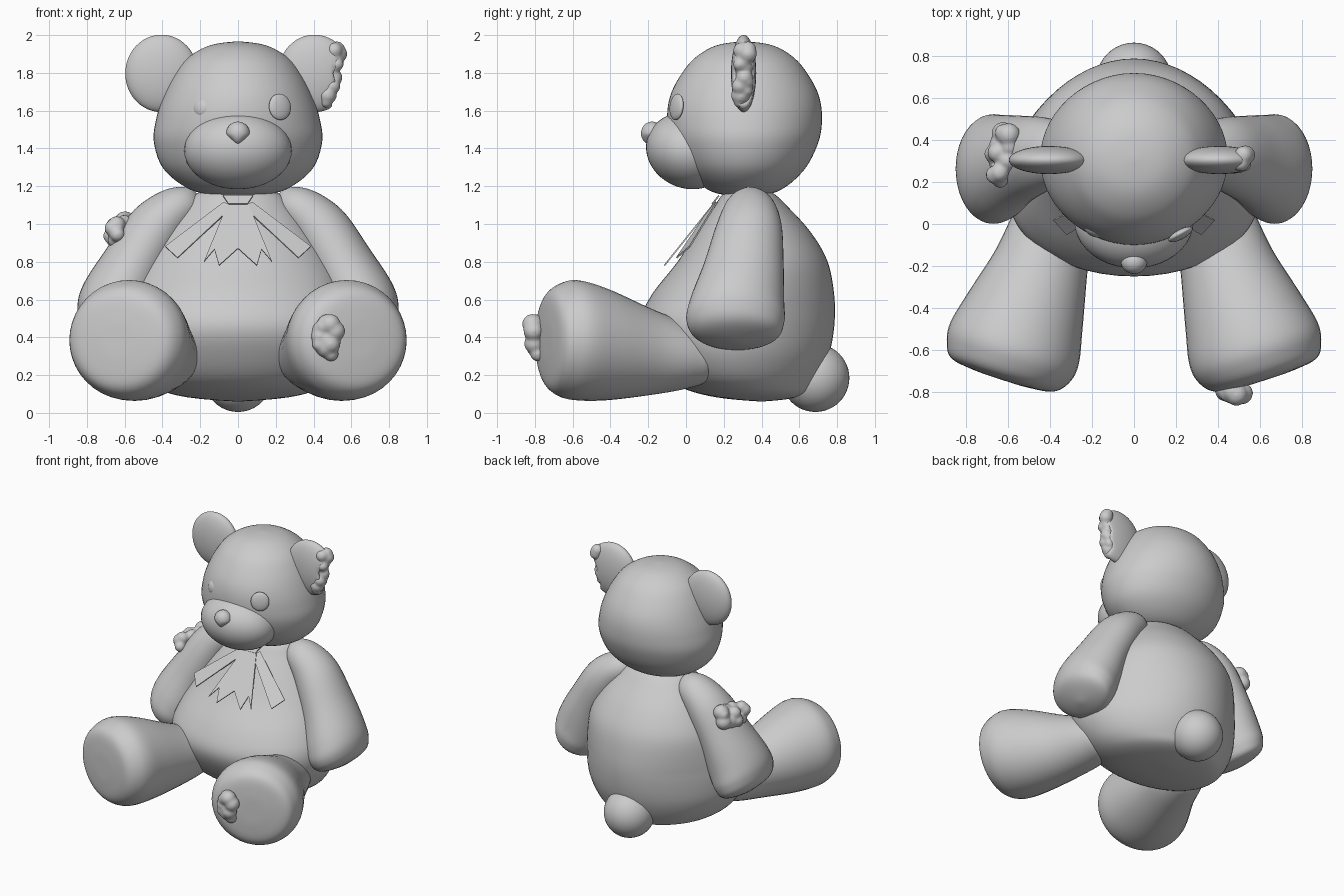
import bpy, bmesh, math, random
from mathutils import Vector, Matrix

if "Cube" in bpy.data.objects:
    bpy.data.objects.remove(bpy.data.objects["Cube"])

random.seed(4)


def finish(name, bm, smooth=True):
    bmesh.ops.recalc_face_normals(bm, faces=bm.faces)
    me = bpy.data.meshes.new(name)
    bm.to_mesh(me)
    bm.free()
    for p in me.polygons:
        p.use_smooth = smooth
    ob = bpy.data.objects.new(name, me)
    bpy.context.collection.objects.link(ob)
    return ob


def loft(name, rows, u, v, sides=40, steps=6, shape=None):
    """Smooth closed skin through rows (x, y, z, ru, rv); first and last are poles."""
    u, v = Vector(u).normalized(), Vector(v).normalized()
    # mirrored phantom rows keep the poles round
    phantom = lambda pole, r: tuple(pole[:3]) + (-r[3], -r[4])
    ext = [phantom(rows[0], rows[1])] + list(rows) + [phantom(rows[-1], rows[-2])]
    fine = []
    for i in range(1, len(ext) - 2):
        a, b, c, d = ext[i - 1:i + 3]
        for k in range(steps):
            t = k / steps
            fine.append([0.5 * (2 * q + (r - p) * t + (2 * p - 5 * q + 4 * r - s) * t * t
                                + (3 * q - p - 3 * r + s) * t ** 3)
                         for p, q, r, s in zip(a, b, c, d)])
    bm = bmesh.new()
    rings = []
    for x, y, z, ru, rv in fine[1:]:
        rings.append([bm.verts.new(Vector((x, y, z)) + u * ru * math.cos(w) + v * rv * math.sin(w))
                      for w in (2 * math.pi * j / sides for j in range(sides))])
    for p, q in zip(rings, rings[1:]):
        for j in range(sides):
            n = (j + 1) % sides
            bm.faces.new((p[j], p[n], q[n], q[j]))
    for pole, ring in ((rows[0], rings[0]), (rows[-1], rings[-1])):
        tip = bm.verts.new(pole[:3])
        for j in range(sides):
            bm.faces.new((tip, ring[j], ring[(j + 1) % sides]))
    if shape:
        for vert in bm.verts:
            vert.co = shape(vert.co)
    return finish(name, bm)


def ball(name, loc, radii, rot=(0, 0, 0), shape=None):
    """Ellipsoid, optionally reshaped by a function on its world points."""
    bm = bmesh.new()
    bmesh.ops.create_uvsphere(bm, u_segments=40, v_segments=24, radius=1)
    m = Matrix.Translation(loc)
    for ax, ang in zip('ZYX', rot[::-1]):
        m = m @ Matrix.Rotation(ang, 4, ax)
    bm.transform(m @ Matrix.Diagonal((*radii, 1)))
    if shape:
        for vert in bm.verts:
            vert.co = shape(vert.co)
    return finish(name, bm)


def stuffing(name, a, b, spread, r, n=14):
    """Fluffy clump of merged blobs strung from a to b."""
    a, b = Vector(a), Vector(b)
    bm = bmesh.new()
    for i in range(n):
        off = Vector([random.uniform(-s, s) for s in spread])
        p = a.lerp(b, i / (n - 1)) + off
        bmesh.ops.create_icosphere(bm, subdivisions=3, radius=r * random.uniform(0.75, 1.15),
                                   matrix=Matrix.Translation(p))
    ob = finish(name, bm)
    m = ob.modifiers.new('merge', 'REMESH')
    m.mode, m.voxel_size, m.use_smooth_shade = 'VOXEL', 0.009, True
    m = ob.modifiers.new('soften', 'SMOOTH')
    m.iterations = 8


def ribbon(name, pts):
    bm = bmesh.new()
    bm.faces.new([bm.verts.new(p) for p in pts])
    ob = finish(name, bm, False)
    m = ob.modifiers.new('thickness', 'SOLIDIFY')
    m.thickness, m.offset = 0.008, 0


X, Y, Z = (1, 0, 0), (0, 1, 0), (0, 0, 1)


# Body: z, half width, front y, back y; hips widest toward the front
def hips(p):
    k = .34 * min(1, max(0, (1.0 - p.z) / .45))
    return Vector((p.x * (1 - k * (p.y - .27)), p.y, p.z))


body = [(0.06, 0, .40, .40), (0.09, .32, .12, .62), (0.16, .48, -.07, .69), (0.30, .575, -.19, .755),
        (0.46, .60, -.25, .785), (0.62, .575, -.185, .785), (0.80, .51, -.045, .75), (0.95, .41, .05, .665),
        (1.08, .30, .14, .55), (1.17, .20, .21, .45), (1.21, 0, .32, .32)]
loft('body', [(0, (f + k) / 2, z, w, (k - f) / 2) for z, w, f, k in body], X, Y, 56, shape=hips)

# Head
head = [(1.15, 0, 0), (1.17, .22, .17), (1.28, .385, .31), (1.43, .445, .39), (1.56, .432, .41),
        (1.68, .393, .393), (1.79, .338, .337), (1.88, .266, .262), (1.945, .15, .15), (1.967, 0, 0)]
loft('head', [(0, .31, z, w, d) for z, w, d in head], X, Y, 56)

# Face
ball('muzzle', (0, .015, 1.388), (.285, .23, .200), (-.36, 0, 0))


def taper(p):
    k = min(1, max(.35, (p.z - 1.38) / .095))
    return Vector((p.x * k, p.y, p.z))


ball('nose', (0, -.18, 1.48), (.062, .058, .062), shape=taper)
ball('right_eye', (.222, -.05, 1.62), (.065, .022, .07), (-.1, 0, .5))
ball('left_eye', (-.19, -.025, 1.612), (.052, .034, .054), (-.1, 0, -.5))

# Ears, one torn


def torn(p):
    edge = .485 + (p.z - 1.62) * .17 + .012 * math.sin(p.z * 55)
    return Vector((min(p.x, edge), p.y, p.z))


ball('whole_ear', (-.405, .305, 1.797), (.192, .067, .205))
ball('torn_ear', (.405, .305, 1.797), (.192, .067, .205), shape=torn)
stuffing('ear_stuffing', (.475, .305, 1.65), (.525, .305, 1.92), (.014, .026, .012), .042, 22)

# Arms and legs, mirrored
arm = [(.24, .34, 1.19, 0, 0), (.29, .34, 1.13, .105, .11), (.42, .335, 1.0, .15, .17),
       (.55, .305, .78, .172, .212), (.635, .27, .59, .205, .25), (.68, .262, .48, .195, .258),
       (.705, .27, .405, .145, .20), (.715, .275, .37, 0, 0)]
leg = [(.37, .13, .29, 0, 0), (.375, .10, .29, .14, .12), (.39, .0, .30, .19, .172),
       (.445, -.20, .325, .23, .232), (.52, -.42, .362, .288, .295), (.57, -.57, .384, .322, .318),
       (.60, -.66, .385, .308, .30), (.628, -.72, .385, .255, .245), (.637, -.738, .385, .13, .13),
       (.64, -.74, .385, 0, 0)]
for side, s in (('right', 1), ('left', -1)):
    loft(side + '_arm', [(r[0] * s,) + r[1:] for r in arm], (.87 * s, 0, .5), Y)
    loft(side + '_leg', [(r[0] * s,) + r[1:] for r in leg], (.95, .31 * s, 0), Z)

# Stuffing bursting from arm and sole
stuffing('arm_stuffing', (-.62, .22, .95), (-.64, .45, .97), (.045, .015, .045), .05, 20)
stuffing('foot_stuffing', (.45, -.79, .33), (.49, -.80, .48), (.045, .016, .02), .05, 20)

# Tail
ball('tail', (0, .685, .185), (.18, .18, .18))

# Neck bow
slope = lambda z: -.115 + (z - .78) * .80
for side, s in (('right', 1), ('left', -1)):
    ribbon(side + '_bow_strip', [(.03 * s, slope(1.09), 1.09), (.075 * s, slope(1.115) + .01, 1.115),
                                 (.385 * s, .02, .88), (.32 * s, -.05, .82)])
half = [(.05, 1.12), (.18, .80), (.125, .865), (.10, .78)]
fan = half + [(0, .87)] + [(-x, z) for x, z in reversed(half)]
ribbon('bow_tails', [(x, slope(z), z) for x, z in fan])
ribbon('bow_knot', [(x, .15 + (z - 1.12) * .8, z) for x, z in ((-.08, 1.15), (.08, 1.15), (.05, 1.105), (-.05, 1.105))])
